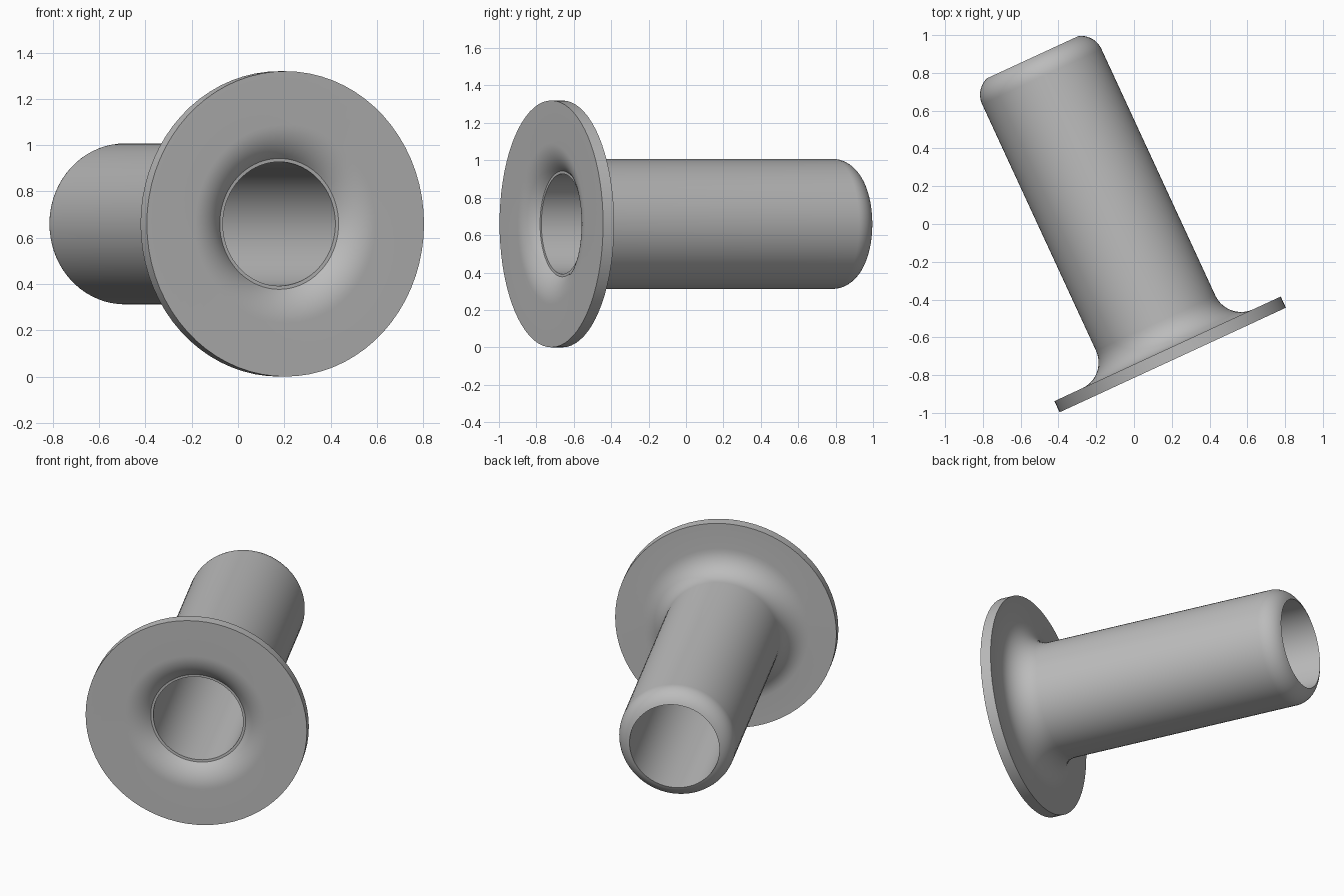
import bpy, bmesh
from math import sin, cos, pi, radians, asin

cube = bpy.data.objects.get("Cube")
if cube:
    bpy.data.objects.remove(cube, do_unlink=True)

# Plain grey metal
grey = bpy.data.materials.new("plain_grey")
grey.use_nodes = True
COLOUR = (0.5, 0.5, 0.5, 1)
grey.diffuse_color = COLOUR
grey.node_tree.nodes["Principled BSDF"].inputs["Base Color"].default_value = COLOUR


def arc(centre, radius, start, end, steps=10):
    """Points (radius from axis, distance along axis) on a circular arc."""
    angles = [start + (end - start) * i / steps for i in range(steps + 1)]
    return [(centre[0] + radius * cos(a), centre[1] + radius * sin(a)) for a in angles]


def revolve(name, profile, segments=72):
    """Turn a closed profile around the local y axis."""
    bm = bmesh.new()
    rings = []
    for i in range(segments):
        a = 2 * pi * i / segments
        rings.append([bm.verts.new((r * sin(a), t, r * cos(a))) for r, t in profile])
    count = len(profile)
    for i, ring in enumerate(rings):
        after = rings[(i + 1) % segments]
        for j in range(count):
            k = (j + 1) % count
            bm.faces.new((ring[j], ring[k], after[k], after[j]))
    bmesh.ops.recalc_face_normals(bm, faces=bm.faces)
    mesh = bpy.data.meshes.new(name)
    bm.to_mesh(mesh)
    bm.free()
    mesh.materials.append(grey)
    obj = bpy.data.objects.new(name, mesh)
    bpy.context.collection.objects.link(obj)
    return obj


BORE, TUBE, FLANGE = 0.268, 0.348, 0.66
THICK, FILLET, NOSE, MOUTH = 0.065, 0.15, 0.12, 0.2

# Flared mouth, from the front face in to the small seat ring
mouth = arc((0.43, MOUTH), MOUTH, -pi / 2, -pi / 2 - asin(0.147 / MOUTH))
# Flange rim
rim = [(FLANGE, THICK), (FLANGE, 0)]
# Fillet between the tube and the back of the flange
fillet = arc((TUBE + FILLET, THICK + FILLET), FILLET, pi, 1.5 * pi)
# Rounded far end, cut off by the bore
nose_centre = (TUBE - NOSE, 1.653)
nose = arc(nose_centre, NOSE, pi / 2 - asin((BORE - nose_centre[0]) / NOSE), 0)

profile = [(BORE, THICK)] + nose + fillet + rim + mouth
sleeve = revolve("flanged_sleeve", profile)
sleeve.location = (0.205, -0.72, FLANGE)
sleeve.rotation_euler = (0, 0, radians(24.8))

bpy.ops.object.select_all(action="DESELECT")
sleeve.select_set(True)
bpy.context.view_layer.objects.active = sleeve
bpy.ops.object.shade_smooth_by_angle(angle=radians(30))
